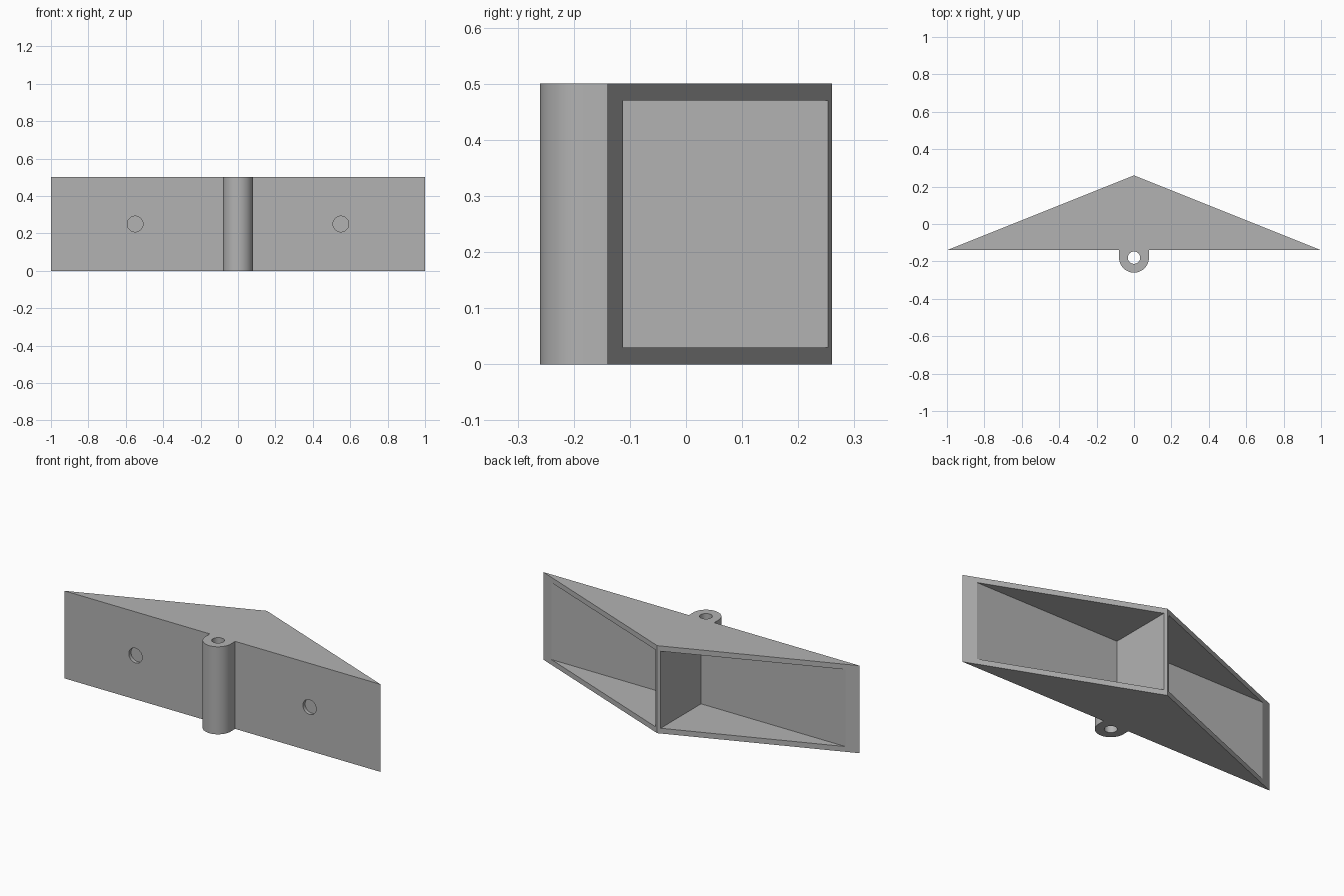
import bpy
import bmesh
from math import sin, cos, pi

if "Cube" in bpy.data.objects:
    bpy.data.objects.remove(bpy.data.objects["Cube"])

HEIGHT, SHELF = 0.5, 0.03
WALL_Y, INNER_Y, BACK_Y = -0.14, -0.112, 0.26
LUG_Y, LUG_R, PIN_R = -0.18, 0.08, 0.033
RIB = 0.017

grey = bpy.data.materials.new("plain grey")
grey.use_nodes = True
grey.diffuse_color = (0.45, 0.45, 0.45, 1)
grey.node_tree.nodes["Principled BSDF"].inputs["Base Color"].default_value = (0.45, 0.45, 0.45, 1)


def prism(name, profile, z0, z1):
    """Extrude a flat outline upwards."""
    bm = bmesh.new()
    face = bm.faces.new([bm.verts.new((x, y, z0)) for x, y in profile])
    new = bmesh.ops.extrude_face_region(bm, geom=[face])["geom"]
    bmesh.ops.translate(bm, vec=(0, 0, z1 - z0),
                        verts=[v for v in new if isinstance(v, bmesh.types.BMVert)])
    bmesh.ops.recalc_face_normals(bm, faces=bm.faces)
    mesh = bpy.data.meshes.new(name)
    bm.to_mesh(mesh)
    bm.free()
    mesh.materials.append(grey)
    obj = bpy.data.objects.new(name, mesh)
    bpy.context.collection.objects.link(obj)
    return obj


def arc(cx, cy, r, a0, a1, n):
    return [(cx + r * cos(a0 + (a1 - a0) * i / n), cy + r * sin(a0 + (a1 - a0) * i / n))
            for i in range(n + 1)]


def circle(cx, cy, r, n=40):
    return arc(cx, cy, r, 0, 2 * pi, n)[:-1]


# Wedge body with the hinge lug in one outline
lug = arc(0, LUG_Y, LUG_R, pi, 2 * pi, 32)
body = prism("wedge_bracket",
             [(-1, WALL_Y), (-LUG_R, WALL_Y)] + lug + [(LUG_R, WALL_Y), (1, WALL_Y), (0, BACK_Y)],
             0, HEIGHT)

# Pin hole, open bays either side of the rib, and shallow front sockets
cutters = [prism("pin_hole_cutter", circle(0, LUG_Y, PIN_R), -0.1, HEIGHT + 0.1)]
for side, s in (("left", 1), ("right", -1)):
    bay = [(s * RIB, INNER_Y), (s * 1.2, INNER_Y), (s * 1.2, 0.5), (s * RIB, 0.5)]
    cutters.append(prism(side + "_bay_cutter", bay, SHELF, HEIGHT - SHELF))
    socket = prism(side + "_socket_cutter", circle(0, 0, 0.042), -0.05, 0.02)
    socket.rotation_euler.x = -pi / 2
    socket.location = (s * 0.55, WALL_Y, HEIGHT / 2)
    cutters.append(socket)

bpy.context.view_layer.objects.active = body
body.select_set(True)
for cutter in cutters:
    mod = body.modifiers.new(cutter.name, "BOOLEAN")
    mod.object, mod.operation, mod.solver = cutter, "DIFFERENCE", "EXACT"
    bpy.ops.object.modifier_apply(modifier=mod.name)
for cutter in cutters:
    bpy.data.objects.remove(cutter)

# Rounded surfaces smooth, corners crisp
bpy.ops.object.shade_smooth_by_angle(angle=pi / 9)
